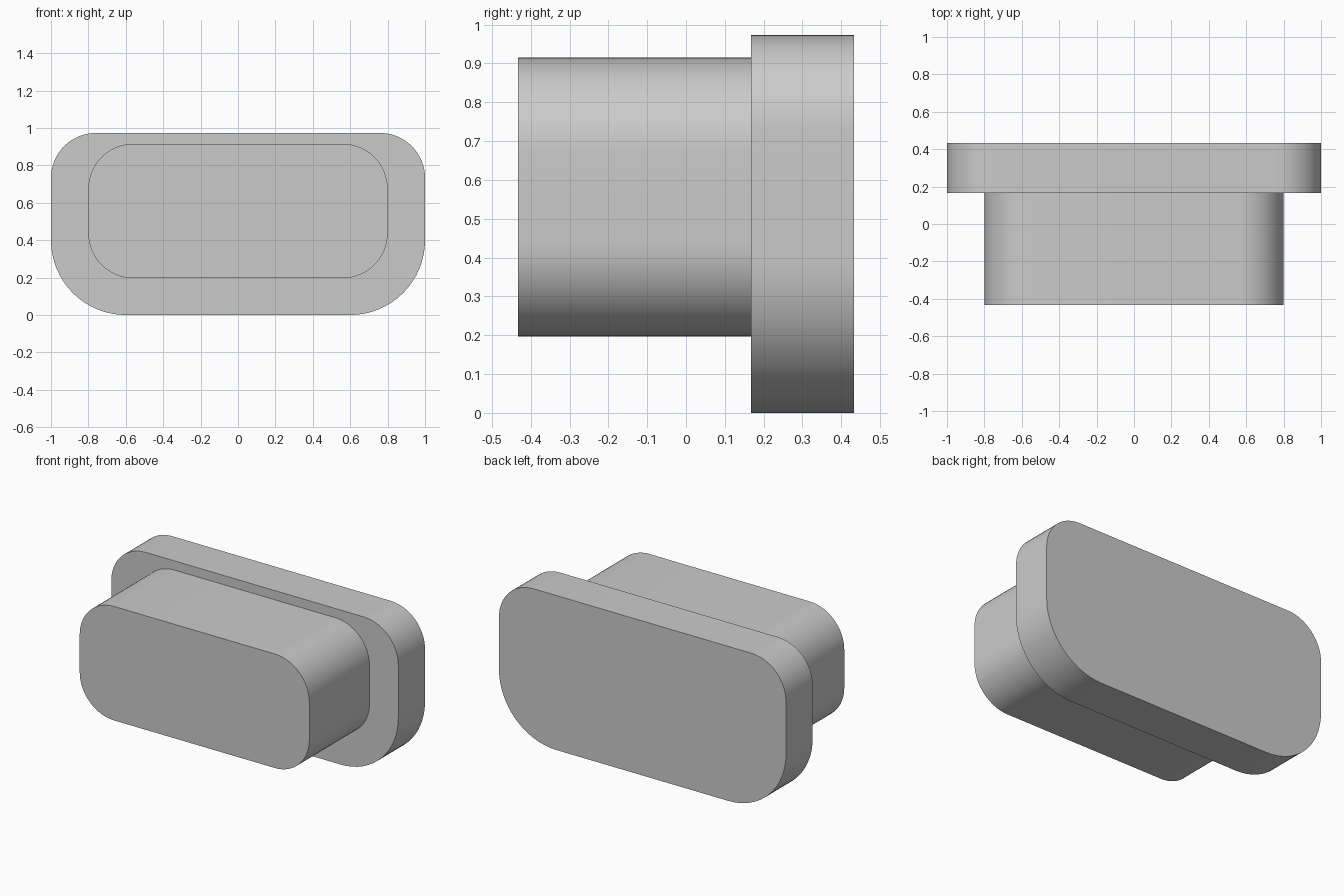
import bpy
import bmesh
from math import cos, sin, pi, radians

cube = bpy.data.objects.get("Cube")
if cube:
    bpy.data.objects.remove(cube, do_unlink=True)

grey = bpy.data.materials.new("light grey")
grey.use_nodes = True
colour = (0.6, 0.6, 0.6, 1)
grey.diffuse_color = colour
grey.node_tree.nodes["Principled BSDF"].inputs["Base Color"].default_value = colour


def rounded_slab(name, half_width, z_low, z_high, y_front, y_back, r_top, r_bottom, steps=16):
    """Rounded rectangle in the xz plane, extruded along y."""
    corners = [(1, z_high - r_top, r_top, 0), (-1, z_high - r_top, r_top, 1),
               (-1, z_low + r_bottom, r_bottom, 2), (1, z_low + r_bottom, r_bottom, 3)]
    bm = bmesh.new()
    outline = []
    for side, cz, r, quarter in corners:
        cx = side * (half_width - r)
        for i in range(steps + 1):
            a = (quarter + i / steps) * pi / 2
            outline.append(bm.verts.new((cx + r * cos(a), y_front, cz + r * sin(a))))
    face = bm.faces.new(outline)
    extruded = bmesh.ops.extrude_face_region(bm, geom=[face], use_keep_orig=True)["geom"]
    moved = [v for v in extruded if isinstance(v, bmesh.types.BMVert)]
    bmesh.ops.translate(bm, verts=moved, vec=(0, y_back - y_front, 0))
    bmesh.ops.recalc_face_normals(bm, faces=bm.faces)
    mesh = bpy.data.meshes.new(name)
    bm.to_mesh(mesh)
    bm.free()
    mesh.materials.append(grey)
    obj = bpy.data.objects.new(name, mesh)
    bpy.context.collection.objects.link(obj)
    bpy.ops.object.select_all(action="DESELECT")
    obj.select_set(True)
    bpy.context.view_layer.objects.active = obj
    bpy.ops.object.shade_smooth_by_angle(angle=radians(30))
    return obj


# Plug body at the front, wider flange at the back
rounded_slab("plug_body", 0.8, 0.197, 0.915, -0.433, 0.167, 0.24, 0.24)
rounded_slab("back_flange", 1.0, 0.0, 0.973, 0.167, 0.433, 0.24, 0.4)
